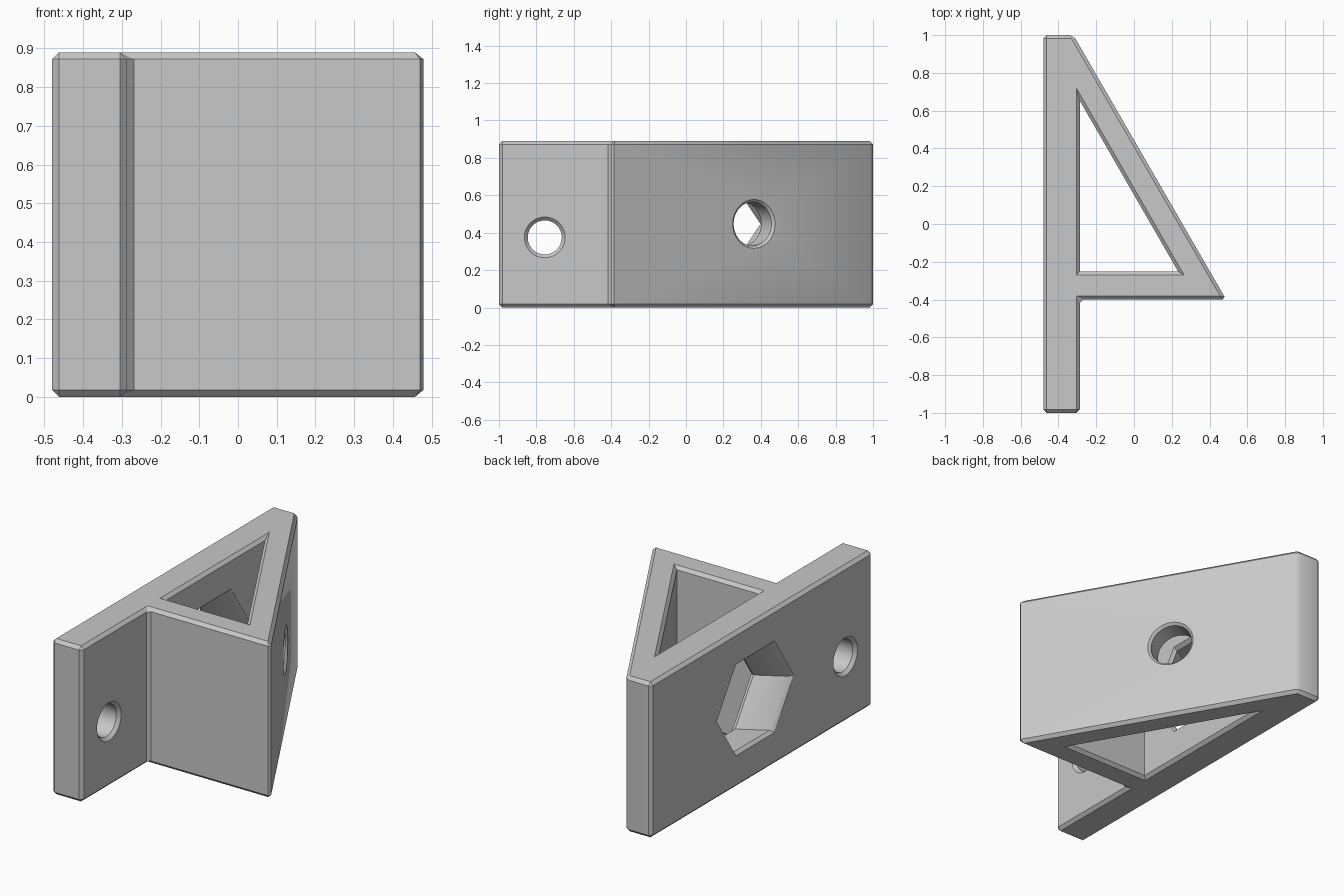
import bpy, bmesh, math
from mathutils import Vector

if "Cube" in bpy.data.objects:
    bpy.data.objects.remove(bpy.data.objects["Cube"], do_unlink=True)

HEIGHT = 0.89
CHAMFER = 0.018
SLANT = math.radians(30)
Z = Vector((0, 0, 1))

grey = bpy.data.materials.new("light_grey")
grey.use_nodes = True
colour = (0.58, 0.58, 0.58, 1)
grey.diffuse_color = colour
grey.node_tree.nodes["Principled BSDF"].inputs["Base Color"].default_value = colour


def loft(name, rings):
    """Closed solid through matching rings of points."""
    bm = bmesh.new()
    loops = [[bm.verts.new(p) for p in ring] for ring in rings]
    n = len(loops[0])
    for a, b in zip(loops, loops[1:]):
        for i in range(n):
            j = (i + 1) % n
            bm.faces.new((a[i], a[j], b[j], b[i]))
    bm.faces.new(loops[0][::-1])
    bm.faces.new(loops[-1])
    bmesh.ops.recalc_face_normals(bm, faces=bm.faces)
    mesh = bpy.data.meshes.new(name)
    bm.to_mesh(mesh)
    bm.free()
    mesh.materials.append(grey)
    obj = bpy.data.objects.new(name, mesh)
    bpy.context.collection.objects.link(obj)
    return obj


def polygon(n):
    return [(math.cos(math.tau * i / n), math.sin(math.tau * i / n)) for i in range(n)]


def flared_cutter(name, shape, radius, origin, axis, u, v, start, end, c=CHAMFER):
    """Hole cutter whose ends flare outwards; radius is the size at the rim."""
    origin, axis, u, v = (Vector(a) for a in (origin, axis, u, v))
    stations = [(start - c, c), (start + c, -c), (end - c, -c), (end + c, c)]
    rings = [[origin + axis * d + (u * a + v * b) * (radius + grow) for a, b in shape]
             for d, grow in stations]
    obj = loft(name, rings)
    obj.hide_render = True
    return obj


# Bracket body: mounting plate with a triangular brace, all edges chamfered
outline = [(-0.48, -1), (-0.287, -1), (-0.287, -0.4), (0.488, -0.4), (-0.321, 1), (-0.48, 1)]
bracket = loft("bracket", [[(x, y, z) for x, y in outline] for z in (0, HEIGHT)])
bevel = bracket.modifiers.new("edge_chamfer", "BEVEL")
bevel.width = CHAMFER
bevel.segments = 1
bevel.limit_method = "ANGLE"
bevel.angle_limit = math.radians(20)

# Triangular opening, described around its incentre
centre = Vector((-0.096, -0.061))
inradius = 0.209
corners = [(-0.305, -0.27), (0.265, -0.27), (-0.305, 0.72)]
triangle = [tuple((Vector(p) - centre) / inradius) for p in corners]

normal = Vector((math.cos(SLANT), math.sin(SLANT), 0))
along = Vector((-math.sin(SLANT), math.cos(SLANT), 0))
cutters = [
    flared_cutter("triangle_opening", triangle, inradius, (*centre, 0),
                  (0, 0, 1), (1, 0, 0), (0, 1, 0), 0, HEIGHT),
    # Screw hole straight through the plate
    flared_cutter("screw_hole", polygon(48), 0.109, (-0.48, -0.755, 0.375),
                  (1, 0, 0), (0, 1, 0), Z, 0, 0.193),
    # Round hole square to the sloping wall
    flared_cutter("round_hole", polygon(48), 0.135, (0.051, 0.365, 0.447),
                  normal, along, Z, -0.148, 0),
    # Hexagonal passage on the same slanted axis
    flared_cutter("hexagon_hole", polygon(6), 0.302, (-0.48, 0.06, 0.447),
                  (1, math.tan(SLANT), 0), (0, 1 / math.cos(SLANT), 0), Z, 0, 0.19),
]
for cutter in cutters:
    cut = bracket.modifiers.new(cutter.name, "BOOLEAN")
    cut.operation = "DIFFERENCE"
    cut.solver = "EXACT"
    cut.object = cutter

# Bake the cuts, drop the cutters and finish the shading
bpy.context.view_layer.update()
graph = bpy.context.evaluated_depsgraph_get()
result = bpy.data.meshes.new_from_object(bracket.evaluated_get(graph))
bracket.modifiers.clear()
bracket.data = result
for cutter in cutters:
    bpy.data.objects.remove(cutter, do_unlink=True)

bpy.ops.object.select_all(action="DESELECT")
bracket.select_set(True)
bpy.context.view_layer.objects.active = bracket
bpy.ops.object.shade_smooth_by_angle(angle=math.radians(31))
